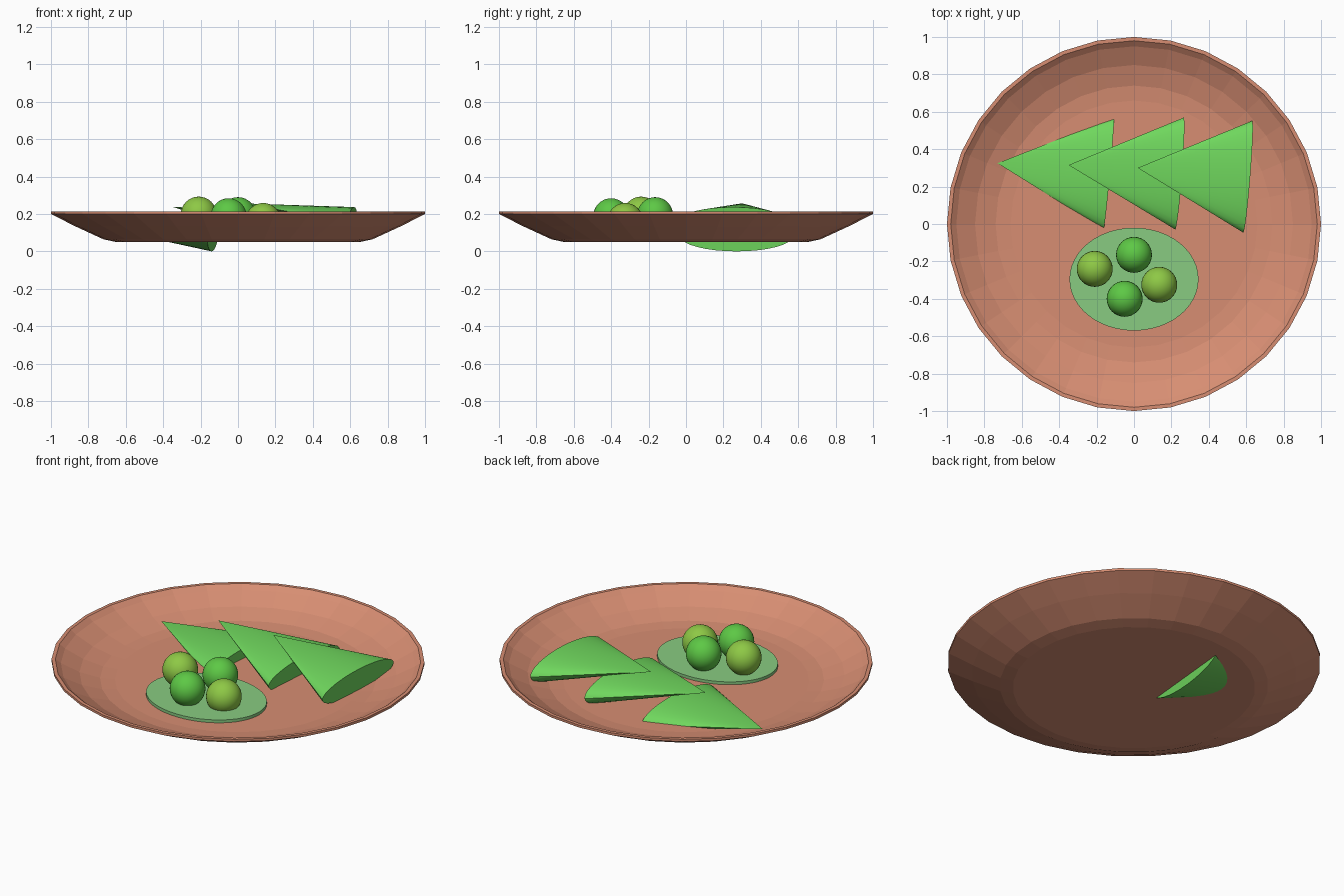
import bpy, bmesh
from math import cos, sin, pi
from mathutils import Vector, Matrix

if "Cube" in bpy.data.objects:
    bpy.data.objects.remove(bpy.data.objects["Cube"])


def material(name, rgb):
    m = bpy.data.materials.new(name)
    m.diffuse_color = (*rgb, 1)
    m.use_nodes = True
    m.node_tree.nodes["Principled BSDF"].inputs["Base Color"].default_value = m.diffuse_color
    return m


def finish(bm, name, mat, smooth):
    bmesh.ops.recalc_face_normals(bm, faces=bm.faces)
    me = bpy.data.meshes.new(name)
    bm.to_mesh(me)
    bm.free()
    me.materials.append(mat)
    ob = bpy.data.objects.new(name, me)
    bpy.context.collection.objects.link(ob)
    if smooth:
        bpy.ops.object.select_all(action='DESELECT')
        ob.select_set(True)
        bpy.context.view_layer.objects.active = ob
        bpy.ops.object.shade_smooth_by_angle(angle=pi / 6)
    return ob


clay = material("clay", (0.68, 0.27, 0.17))
leaf_green = material("leaf_green", (0.16, 0.68, 0.11))
sauce_green = material("sauce_green", (0.25, 0.60, 0.22))
pea_green = material("pea_green", (0.11, 0.58, 0.06))
pea_lime = material("pea_lime", (0.27, 0.58, 0.06))

# Plate: lathed closed profile
profile = [(0, .05), (.65, .05), (.72, .065), (.87, .134), (1, .2), (1, .214),
           (.98, .214), (.95, .19), (.85, .138), (.74, .105), (.66, .098), (0, .098)]
bm = bmesh.new()
pts = [bm.verts.new((r, 0, z)) for r, z in profile]
edges = [bm.edges.new(p) for p in zip(pts, pts[1:])]
bmesh.ops.spin(bm, geom=pts + edges, cent=(0, 0, 0), axis=(0, 0, 1),
               angle=2 * pi, steps=32)
bmesh.ops.remove_doubles(bm, verts=bm.verts, dist=1e-4)
finish(bm, "plate", clay, False)

# Sauce: thin oval disc
bm = bmesh.new()
bmesh.ops.create_cone(bm, cap_ends=True, segments=48, radius1=1, radius2=1, depth=1,
                      matrix=Matrix.Translation((0, -.295, .105)) @ Matrix.Diagonal((.345, .275, .02, 1)))
finish(bm, "sauce_pool", sauce_green, True)

# Peas
peas = [((-.21, -.24, .197), pea_lime), ((0, -.165, .194), pea_green),
        ((.135, -.325, .163), pea_lime), ((-.05, -.4, .188), pea_green)]
for i, (loc, mat) in enumerate(peas):
    bm = bmesh.new()
    bmesh.ops.create_uvsphere(bm, u_segments=32, v_segments=16, radius=.096,
                              matrix=Matrix.Translation(loc))
    finish(bm, f"pea_{i + 1}", mat, True)


# Wedges: flattened cones leaning on one another (tip, base centre)
def wedge(name, tip, base, half_width=.3, half_height=.08, n=32):
    tip, base = Vector(tip), Vector(base)
    axis = (base - tip).normalized()
    side = axis.cross(Vector((0, 0, 1))).normalized()
    up = side.cross(axis)
    bm = bmesh.new()
    top = bm.verts.new(tip)
    ring = [bm.verts.new(base + side * half_width * cos(2 * pi * k / n)
                         + up * half_height * sin(2 * pi * k / n)) for k in range(n)]
    bm.faces.new(ring)
    for k in range(n):
        bm.faces.new((top, ring[k], ring[(k + 1) % n]))
    finish(bm, name, leaf_green, True)


wedge("wedge_left", (-.73, .325, .128), (-.135, .27, .08))
wedge("wedge_middle", (-.35, .315, .238), (.243, .27, .135))
wedge("wedge_right", (.02, .3, .257), (.608, .253, .158))
